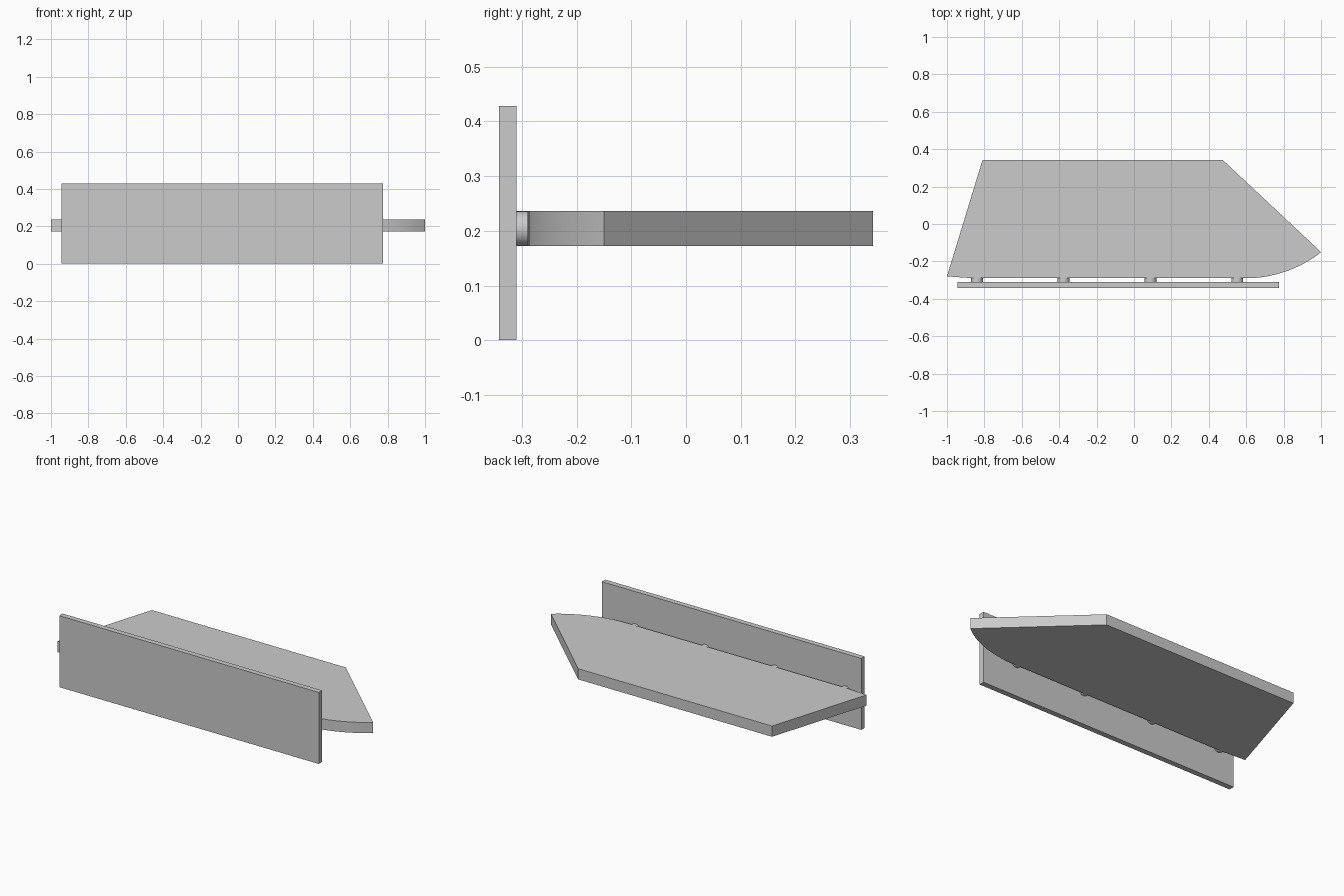
import bpy, bmesh, math
from mathutils import Vector
from mathutils.geometry import interpolate_bezier

cube = bpy.data.objects.get("Cube")
if cube:
    bpy.data.objects.remove(cube, do_unlink=True)

grey = bpy.data.materials.new("plain grey")
grey.use_nodes = True
colour = (0.6, 0.6, 0.6, 1)
grey.diffuse_color = colour
grey.node_tree.nodes["Principled BSDF"].inputs["Base Color"].default_value = colour


def finish(name, bm, smooth=True):
    bmesh.ops.recalc_face_normals(bm, faces=bm.faces)
    mesh = bpy.data.meshes.new(name)
    bm.to_mesh(mesh)
    bm.free()
    mesh.materials.append(grey)
    ob = bpy.data.objects.new(name, mesh)
    bpy.context.collection.objects.link(ob)
    if smooth:
        bpy.ops.object.select_all(action='DESELECT')
        ob.select_set(True)
        bpy.context.view_layer.objects.active = ob
        bpy.ops.object.shade_smooth_by_angle(angle=math.radians(30))
    return ob


# Shelf slab: straight back and ends, front edge curving up to a pointed nose
Z0, Z1 = 0.172, 0.236
FRONT = -0.29


def curve(a, b, c, d, steps):
    return interpolate_bezier(*(Vector((*p, Z0)) for p in (a, b, c, d)), steps)


outline = curve((-1, -0.28), (-0.94, -0.284), (-0.88, FRONT), (-0.8, FRONT), 6)
outline += curve((0.6, FRONT), (0.76, FRONT), (0.91, -0.225), (1, -0.15), 16)
outline += [Vector((0.475, 0.342, Z0)), Vector((-0.81, 0.342, Z0))]
bm = bmesh.new()
base = bm.faces.new([bm.verts.new(p) for p in outline])
top = bmesh.ops.extrude_face_region(bm, geom=[base])["geom"]
bmesh.ops.translate(bm, vec=(0, 0, Z1 - Z0),
                    verts=[v for v in top if isinstance(v, bmesh.types.BMVert)])
finish("shelf_slab", bm)

# Upright board in front of the slab
bm = bmesh.new()
bmesh.ops.create_cube(bm, size=1)
bmesh.ops.scale(bm, vec=(1.72, 0.032, 0.428), verts=bm.verts)
bmesh.ops.translate(bm, vec=(-0.085, -0.326, 0.214), verts=bm.verts)
finish("front_board", bm, smooth=False)

# Round spacers joining the board to the slab
for i in range(4):
    bm = bmesh.new()
    bmesh.ops.create_cone(bm, cap_ends=True, segments=32,
                          radius1=0.032, radius2=0.032, depth=0.022)
    for v in bm.verts:
        v.co = Vector((v.co.x - 0.84 + i * 0.464, v.co.z - 0.3, v.co.y + (Z0 + Z1) / 2))
    finish(f"spacer_{i + 1}", bm)
